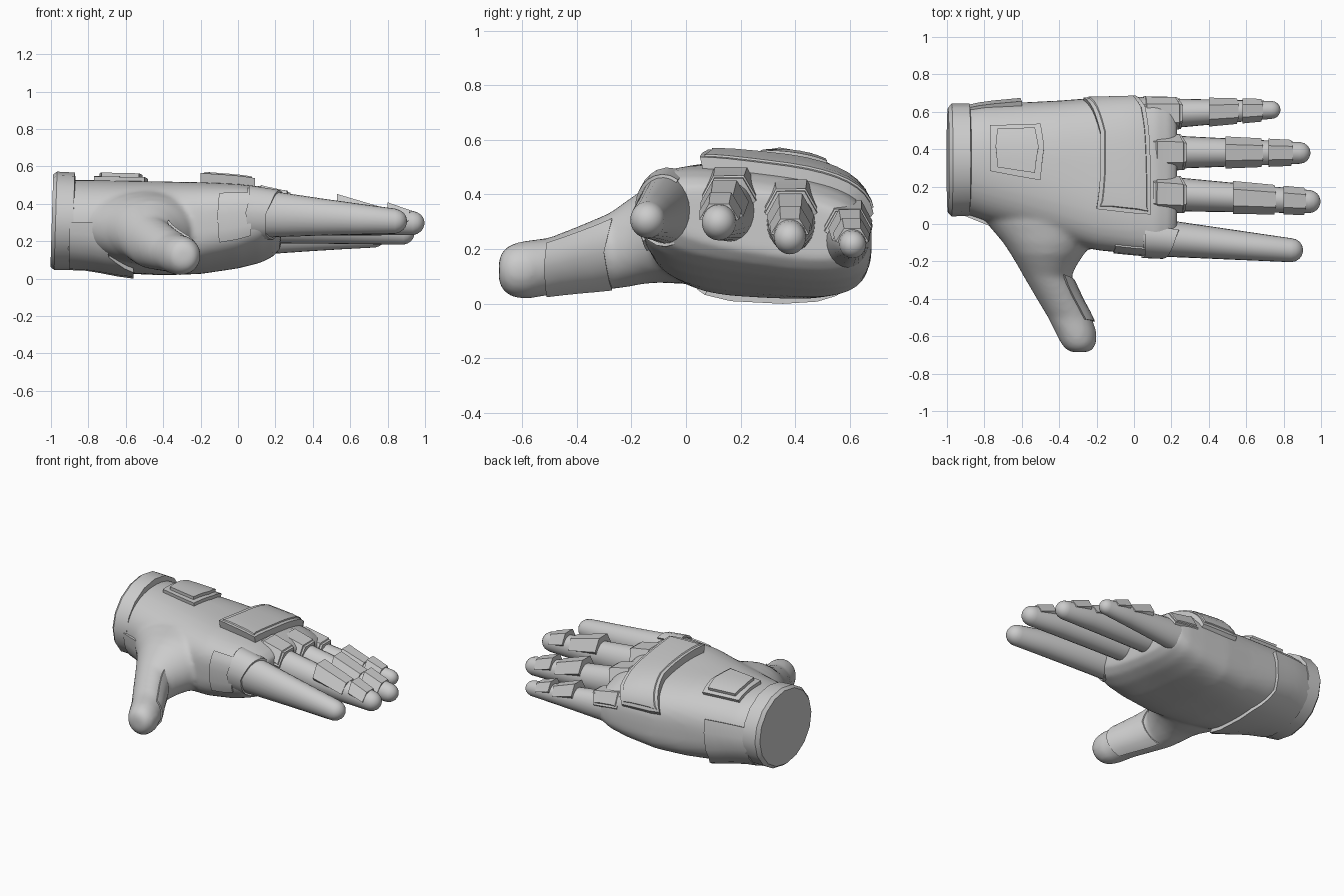
import bpy, bmesh, math
from mathutils import Vector

cube = bpy.data.objects.get("Cube")
if cube:
    bpy.data.objects.remove(cube)

grey = bpy.data.materials.new("light grey")
grey.use_nodes = True
COLOR = (0.6, 0.6, 0.6, 1)
grey.diffuse_color = COLOR
grey.node_tree.nodes["Principled BSDF"].inputs["Base Color"].default_value = COLOR
parts = []


def finish(name, bm, angle=35):
    bmesh.ops.recalc_face_normals(bm, faces=bm.faces)
    mesh = bpy.data.meshes.new(name)
    bm.to_mesh(mesh)
    bm.free()
    mesh.materials.append(grey)
    ob = bpy.data.objects.new(name, mesh)
    bpy.context.collection.objects.link(ob)
    bpy.ops.object.select_all(action='DESELECT')
    ob.select_set(True)
    bpy.context.view_layer.objects.active = ob
    bpy.ops.object.shade_smooth_by_angle(angle=math.radians(angle))
    parts.append(ob)
    return ob


class Tube:
    """Rounded tube; stations are (position, side min, side max, z min, z max, tilt,
    squareness of the upper half, squareness of the lower half)."""

    def __init__(self, stations, along_y=False):
        # Stations without squareness values are plain ellipses
        self.stations = [tuple(s) + (2.0, 2.0)[len(s) - 6:] for s in stations]
        self.along_y = along_y

    def section(self, s):
        st = sorted(self.stations)
        s = min(max(s, st[0][0]), st[-1][0])
        for a, b in zip(st, st[1:]):
            if s <= b[0]:
                t = (s - a[0]) / (b[0] - a[0])
                return [p + (q - p) * t for p, q in zip(a, b)][1:]

    def point(self, s, deg, off=0.0):
        u0, u1, z0, z1, tilt, upper, lower = self.section(s)
        c, d = math.cos(math.radians(deg)), math.sin(math.radians(deg))
        e = 2 / (upper if d >= 0 else lower)
        du = math.copysign(abs(c) ** e, c) * ((u1 - u0) / 2 + off)
        dz = math.copysign(abs(d) ** e, d) * ((z1 - z0) / 2 + off) + tilt * du
        u, z = (u0 + u1) / 2 + du, (z0 + z1) / 2 + dz
        return Vector((u, s, z)) if self.along_y else Vector((s, u, z))

    def add(self, bm, sides, lean=0.0):
        rings = []
        for st in self.stations:
            ring = [self.point(st[0], 360 * i / sides) for i in range(sides)]
            rings.append([bm.verts.new((p.x + lean * p.z, p.y, p.z)) for p in ring])
        for a, b in zip(rings, rings[1:]):
            for i in range(sides):
                j = (i + 1) % sides
                bm.faces.new((a[i], a[j], b[j], b[i]))
        bm.faces.new(rings[0])
        bm.faces.new(rings[-1])
        return bm

    def plate(self, name, rows, off, off_end=None, panel=0.0, steps=3, cols=4, up=False):
        """Armour plate on the tube; rows are (angle, start, end); up lifts it straight up."""
        off_end = off if off_end is None else off_end
        dense = [[p + (q - p) * k / steps for p, q in zip(a, b)]
                 for a, b in zip(rows, rows[1:]) for k in range(steps)] + [rows[-1]]
        bm = bmesh.new()

        def place(s, deg, height):
            if up and height > 0:
                return self.point(s, deg, 0.01) + Vector((0, 0, height - 0.01))
            return self.point(s, deg, height)

        def grid(height, height_end):
            return [[bm.verts.new(place(a + (b - a) * j / cols, deg,
                     height + (height_end - height) * j / cols))
                     for j in range(cols + 1)] for deg, a, b in dense]
        outer, inner = grid(off, off_end), grid(-0.02, -0.02)
        top = []
        for g in (outer, inner):
            for r, q in zip(g, g[1:]):
                for j in range(cols):
                    f = bm.faces.new((r[j], r[j + 1], q[j + 1], q[j]))
                    if g is outer:
                        top.append(f)

        def rim(g):
            return (g[0] + [r[-1] for r in g[1:-1]] + g[-1][::-1]
                    + [r[0] for r in g[-2:0:-1]])
        o, n = rim(outer), rim(inner)
        for i in range(len(o)):
            j = (i + 1) % len(o)
            bm.faces.new((o[i], o[j], n[j], n[i]))
        if panel:
            bmesh.ops.recalc_face_normals(bm, faces=bm.faces)
            bmesh.ops.inset_region(bm, faces=top, thickness=panel, depth=0)
            bmesh.ops.inset_region(bm, faces=top, thickness=0.004, depth=0.007)
        return finish(name, bm, 25)


# Palm and wrist body
palm = Tube([
    (-0.92, 0.06, 0.62, 0.07, 0.54, 0, 2.1, 2.1),
    (-0.80, 0.02, 0.64, 0.07, 0.54, 0, 2.2, 2.3),
    (-0.60, -0.04, 0.65, 0.04, 0.535, -0.02, 2.4, 2.8),
    (-0.40, -0.09, 0.66, 0.035, 0.53, -0.05, 2.6, 3.3),
    (-0.20, -0.14, 0.675, 0.05, 0.52, -0.09, 2.8, 3.5),
    (0.00, -0.16, 0.68, 0.085, 0.505, -0.11, 3, 3.5),
    (0.12, -0.17, 0.68, 0.12, 0.485, -0.13, 3, 3.3),
    (0.19, -0.15, 0.67, 0.155, 0.455, -0.14, 2.8, 3),
    (0.23, -0.10, 0.64, 0.20, 0.42, -0.15, 2.5, 2.6)])

# Thumb, running towards -y from deep inside the palm
thumb = Tube([
    (0.20, -0.90, 0.05, 0.10, 0.49, 0),
    (0.08, -0.84, -0.07, 0.09, 0.49, 0),
    (0.00, -0.785, -0.13, 0.085, 0.48, 0),
    (-0.10, -0.70, -0.22, 0.09, 0.455, 0),
    (-0.16, -0.66, -0.265, 0.085, 0.43, 0),
    (-0.21, -0.63, -0.30, 0.075, 0.395, 0),
    (-0.28, -0.59, -0.335, 0.065, 0.345, 0),
    (-0.40, -0.52, -0.28, 0.055, 0.295, 0),
    (-0.50, -0.46, -0.225, 0.045, 0.255, 0),
    (-0.58, -0.42, -0.20, 0.03, 0.245, 0),
    (-0.63, -0.395, -0.20, 0.035, 0.235, 0),
    (-0.665, -0.37, -0.215, 0.055, 0.215, 0),
    (-0.685, -0.34, -0.24, 0.09, 0.18, 0)], along_y=True)

# Fuse palm and thumb into one smooth glove body
hand = finish("glove_body", thumb.add(palm.add(bmesh.new(), 48), 32))
fuse = hand.modifiers.new("fuse", 'REMESH')
fuse.mode, fuse.voxel_size, fuse.use_smooth_shade = 'VOXEL', 0.016, True
blend = hand.modifiers.new("blend", 'SMOOTH')
blend.factor, blend.iterations = 0.5, 6

thumb.plate("thumb_sleeve", [(-75, -0.27, -0.51), (0, -0.30, -0.52), (50, -0.27, -0.51)], 0.01)


# Fingers: base and end given as (x, y, z, radius)
def finger(name, base, end):
    stations = []
    for t in (0, 0.25, 0.5, 0.75, 1):
        x, y, z, r = [p + (q - p) * t for p, q in zip(base, end)]
        tall = r * (1.3 - 0.25 * t)
        stations.append((x, y - r, y + r, z - tall, z + tall, 0))
    x, y, z, r = end
    for t in (0.4, 0.7, 0.9, 0.99):
        w = r * math.sqrt(1 - t * t)
        stations.append((x + r * t, y - w, y + w, z - w, z + w, 0))
    tube = Tube(stations)
    finish(name + "_finger", tube.add(bmesh.new(), 24))
    return tube


index = finger("index", (0.05, -0.065, 0.365, 0.105), (0.84, -0.14, 0.32, 0.064))
middle = finger("middle", (0.05, 0.168, 0.365, 0.098), (0.935, 0.12, 0.31, 0.062))
ring = finger("ring", (0.05, 0.385, 0.325, 0.096), (0.885, 0.38, 0.255, 0.058))
little = finger("little", (0.02, 0.585, 0.25, 0.09), (0.735, 0.61, 0.23, 0.048))

# Collar round the index finger root
index.plate("index_collar", [(60, 0.06, 0.24), (110, 0.06, 0.21), (150, 0.06, 0.18),
                             (180, 0.04, 0.15), (235, 0.06, 0.15), (290, 0.06, 0.20)], 0.012)

# Knuckle plates and two wedge pads for each armoured finger
for name, tube, knuckle, pads in (
        ("middle", middle, (0.105, 0.28), ((0.53, 0.76), (0.80, 0.92))),
        ("ring", ring, (0.105, 0.28), ((0.49, 0.69), (0.72, 0.85))),
        ("little", little, (0.05, 0.26), ((0.40, 0.56), (0.58, 0.69)))):
    a, b = knuckle
    tube.plate(name + "_knuckle_plate", [(8, a, b - 0.03), (58, a, b), (122, a, b),
                                         (172, a, b - 0.01)], 0.045, 0.03, panel=0.014,
               steps=1, up=True)
    for i, (a, b) in enumerate(pads):
        tube.plate(f"{name}_pad_{i + 1}", [(5, a, b - 0.01), (60, a, b), (120, a, b),
                                           (175, a, b - 0.01)], 0.052 - 0.012 * i, 0.012,
                   steps=1, up=True)

# Plates on the back of the hand
palm.plate("back_plate", [(9, -0.27, 0.01), (38, -0.22, 0.06), (65, -0.18, 0.08),
                          (90, -0.18, 0.09), (109, -0.20, 0.09)], 0.05, 0.042,
           panel=0.022, up=True)
palm.plate("wrist_plate", [(54, -0.77, -0.50), (76, -0.77, -0.48), (96, -0.77, -0.50)],
           0.022, up=True)
palm.plate("wrist_plate_top", [(58, -0.73, -0.53), (76, -0.74, -0.51), (92, -0.73, -0.53)],
           0.042, up=True)

# Panel on the side of the hand, and the armour under the heel of the hand
palm.plate("side_panel", [(150, -0.10, 0.06), (178, -0.11, 0.07), (200, -0.10, 0.07)], 0.008)
palm.plate("heel_plate", [(178, -0.90, -0.73), (215, -0.90, -0.69), (240, -0.90, -0.56),
                          (290, -0.90, -0.56), (330, -0.90, -0.62), (380, -0.90, -0.60)],
           0.012, 0.025)

# Cuff, leaning slightly so its end is tilted
cuff = Tube([(-1.005, 0.06, 0.62, 0.075, 0.57, 0), (-0.985, 0.04, 0.645, 0.06, 0.585, 0),
             (-0.89, 0.045, 0.645, 0.06, 0.58, 0), (-0.885, 0.07, 0.62, 0.08, 0.55, 0)])
finish("cuff", cuff.add(bmesh.new(), 16, lean=0.03))

# Stand everything on the ground
low = min(v.co.z for ob in parts for v in ob.data.vertices)
for ob in parts:
    for v in ob.data.vertices:
        v.co.z -= low
